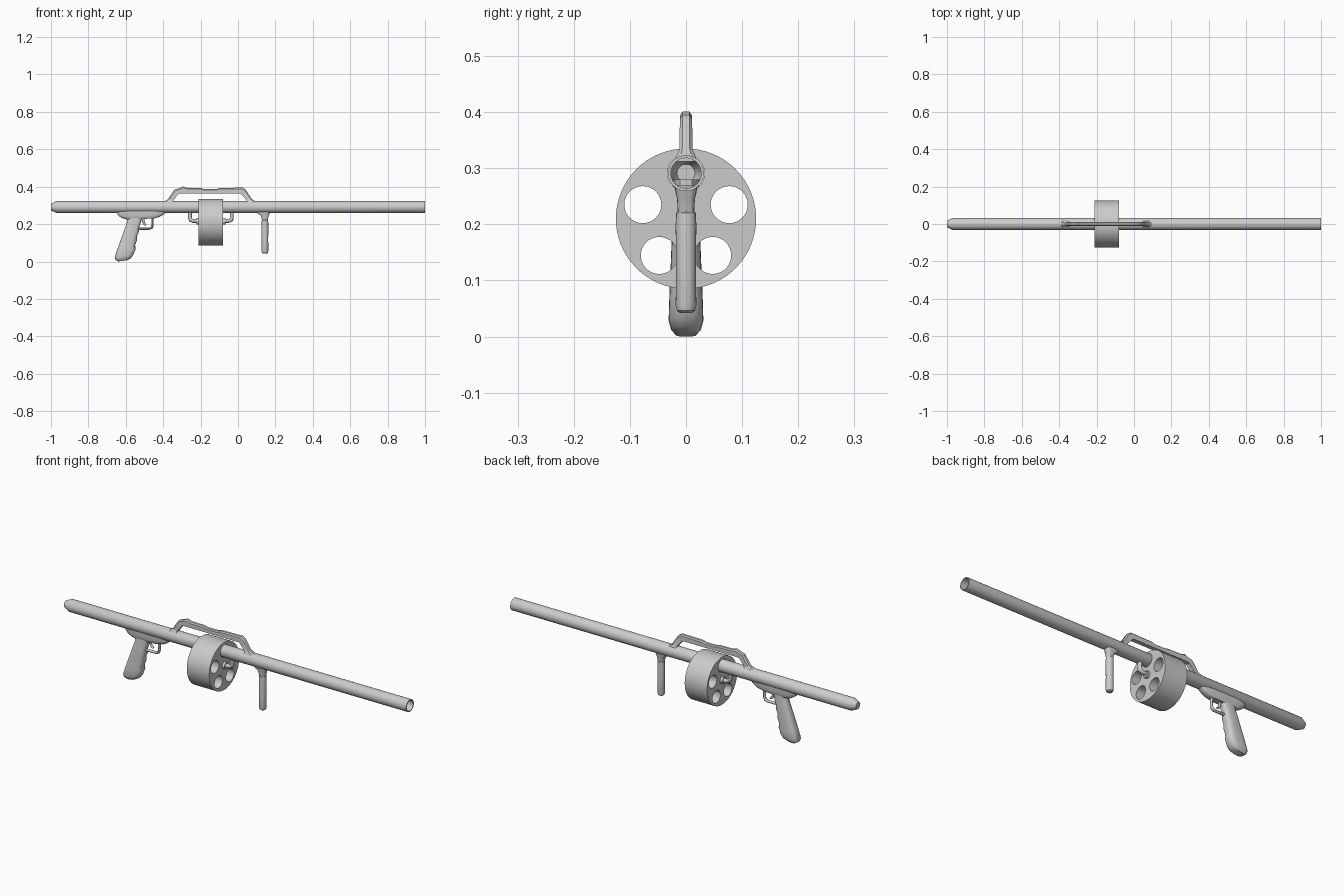
import bpy, bmesh, math
from mathutils import Vector

if "Cube" in bpy.data.objects:
    bpy.data.objects.remove(bpy.data.objects["Cube"])


def loft(name, rings, angle=35):
    """Skin a list of equal-length point rings and cap both ends."""
    bm = bmesh.new()
    rows = [[bm.verts.new(p) for p in ring] for ring in rings]
    n = len(rows[0])
    for a, b in zip(rows, rows[1:]):
        for i in range(n):
            j = (i + 1) % n
            bm.faces.new((a[i], a[j], b[j], b[i]))
    bm.faces.new(rows[0][::-1])
    bm.faces.new(rows[-1])
    bmesh.ops.recalc_face_normals(bm, faces=bm.faces)
    me = bpy.data.meshes.new(name)
    bm.to_mesh(me)
    bm.free()
    ob = bpy.data.objects.new(name, me)
    bpy.context.collection.objects.link(ob)
    smooth(ob, angle)
    return ob


def smooth(ob, angle=35):
    bpy.ops.object.select_all(action='DESELECT')
    ob.select_set(True)
    bpy.context.view_layer.objects.active = ob
    bpy.ops.object.shade_smooth_by_angle(angle=math.radians(angle))


def lathe_x(name, profile, y, z, n=32):
    """Turned part along x; profile is (x, radius)."""
    ang = [2 * math.pi * i / n for i in range(n)]
    return loft(name, [[(x, y + r * math.cos(a), z + r * math.sin(a)) for a in ang]
                       for x, r in profile])


def stack_z(name, levels, power=1.0, n=24):
    """Stack of rounded sections; level is (z_back, z_front, x_back, x_front, half_width)."""
    rings = []
    for zb, zf, xb, xf, w in levels:
        ring = []
        for i in range(n):
            a = 2 * math.pi * i / n
            c = math.copysign(abs(math.cos(a)) ** power, math.cos(a))
            s = math.copysign(abs(math.sin(a)) ** power, math.sin(a))
            t = (c + 1) / 2
            ring.append((xb + (xf - xb) * t, w * s, zb + (zf - zb) * t))
        rings.append(ring)
    return loft(name, rings)


def rod(name, points, w, h):
    """Rounded bar following an xz path; w is half width in y, h half thickness."""
    pts = [Vector((x, 0, z)) for x, z in points]
    rings = []
    for i, p in enumerate(pts):
        t0 = (p - pts[max(i - 1, 0)]).normalized()
        t1 = (pts[min(i + 1, len(pts) - 1)] - p).normalized()
        t = (t0 + t1).normalized()
        side = Vector((-t.z, 0, t.x))
        k = h / max(0.6, t.dot(t1 if t1.length else t0))
        rings.append([p + side * k * math.cos(a) + Vector((0, w * math.sin(a), 0))
                      for a in [2 * math.pi * j / 12 for j in range(12)]])
    return loft(name, rings, 40)


# Hollow barrel with a tapered closed rear
BZ = 0.291
lathe_x("barrel", [(-1, 0.018), (-0.97, 0.032), (1, 0.032), (1, 0.027),
                   (-0.965, 0.027), (-0.99, 0.016)], 0, BZ)

# Drum with five through chambers, the top one holding the barrel
DZ, RING = 0.21, 0.081
drum = lathe_x("drum", [(-0.21, 0.125), (-0.08, 0.125)], 0, DZ, 64)
for k in range(5):
    a = math.radians(90 + 72 * k)
    cut = lathe_x("chamber_cutter", [(-0.3, 0.033), (0.0, 0.033)],
                  RING * math.cos(a), DZ + RING * math.sin(a))
    mod = drum.modifiers.new("chamber", 'BOOLEAN')
    mod.operation = 'DIFFERENCE'
    mod.solver = 'EXACT'
    mod.object = cut
    bpy.context.view_layer.objects.active = drum
    bpy.ops.object.modifier_apply(modifier=mod.name)
    bpy.data.objects.remove(cut)
smooth(drum)

# Drum axle brackets, mirrored about the drum centre
for name, s in (("rear_axle_bracket", -1), ("front_axle_bracket", 1)):
    rod(name, [(-0.145 + s * d, z) for d, z in
               ((0.05, 0.217), (0.095, 0.217), (0.108, 0.222), (0.112, 0.235), (0.112, 0.27))],
        0.012, 0.010)
    lathe_x(name.replace("bracket", "hub"),
            [(-0.145 + s * 0.06, 0.018), (-0.145 + s * 0.078, 0.018)], 0, 0.215, 20)

# Carry handle: (outer x, outer z, inner x, inner z, half width)
stations = [(-0.405, 0.312, -0.35, 0.312, 0.021), (-0.375, 0.333, -0.347, 0.326, 0.012),
            (-0.34, 0.384, -0.318, 0.361, 0.011), (-0.312, 0.393, -0.305, 0.364, 0.011),
            (-0.294, 0.401, -0.292, 0.364, 0.011), (-0.27, 0.393, -0.27, 0.364, 0.011),
            (-0.195, 0.392, -0.195, 0.364, 0.011), (-0.18, 0.387, -0.18, 0.364, 0.011),
            (-0.115, 0.387, -0.115, 0.364, 0.011), (-0.10, 0.393, -0.10, 0.364, 0.011),
            (0.025, 0.395, 0.01, 0.364, 0.011), (0.042, 0.384, 0.018, 0.359, 0.011),
            (0.073, 0.335, 0.047, 0.326, 0.012), (0.105, 0.312, 0.05, 0.312, 0.021)]
rings = []
for ox, oz, ix, iz, w in stations:
    o, i = Vector((ox, 0, oz)), Vector((ix, 0, iz))
    rings.append([p + Vector((0, y, 0)) for p, y in (
        (i, -w), (i, w), (i.lerp(o, 0.8), w), (o, w * 0.55), (o, -w * 0.55), (i.lerp(o, 0.8), -w))])
loft("carry_handle", rings, 25)

# Receiver under the barrel
stack_z("receiver", [(0.28, 0.28, -0.65, -0.385, 0.024), (0.262, 0.262, -0.65, -0.385, 0.024),
                     (0.243, 0.25, -0.637, -0.40, 0.023), (0.23, 0.238, -0.615, -0.42, 0.021),
                     (0.224, 0.23, -0.59, -0.45, 0.017)], 0.5, 32)

# Pistol grip with finger swells
stack_z("pistol_grip", [(0.24, 0.24, -0.588, -0.512, 0.020), (0.21, 0.205, -0.594, -0.520, 0.022),
                        (0.185, 0.18, -0.602, -0.530, 0.025), (0.16, 0.158, -0.611, -0.530, 0.026),
                        (0.135, 0.134, -0.620, -0.541, 0.027), (0.11, 0.112, -0.629, -0.540, 0.028),
                        (0.085, 0.09, -0.638, -0.550, 0.029), (0.06, 0.065, -0.647, -0.548, 0.030),
                        (0.022, 0.035, -0.659, -0.560, 0.031), (0.009, 0.018, -0.655, -0.572, 0.027),
                        (0.0, 0.007, -0.640, -0.590, 0.018)], 0.65)

# Trigger guard and trigger
rod("trigger_guard", [(-0.53, 0.175), (-0.475, 0.175), (-0.462, 0.18), (-0.457, 0.192),
                      (-0.458, 0.24)], 0.009, 0.006)
rod("trigger", [(-0.502, 0.24), (-0.507, 0.215), (-0.502, 0.203), (-0.492, 0.195)], 0.006, 0.006)

# Front mount and foregrip
stack_z("foregrip_mount", [(0.27, 0.27, 0.098, 0.172, 0.020), (0.258, 0.258, 0.103, 0.170, 0.019),
                           (0.246, 0.246, 0.122, 0.164, 0.016), (0.215, 0.215, 0.130, 0.158, 0.014)], 0.6)
stack_z("foregrip", [(z, z, 0.144 - r, 0.144 + r, r) for z, r in
                     ((0.225, 0.012), (0.220, 0.017), (0.20, 0.0185), (0.12, 0.0175), (0.055, 0.0185),
                      (0.046, 0.016), (0.042, 0.011))])
